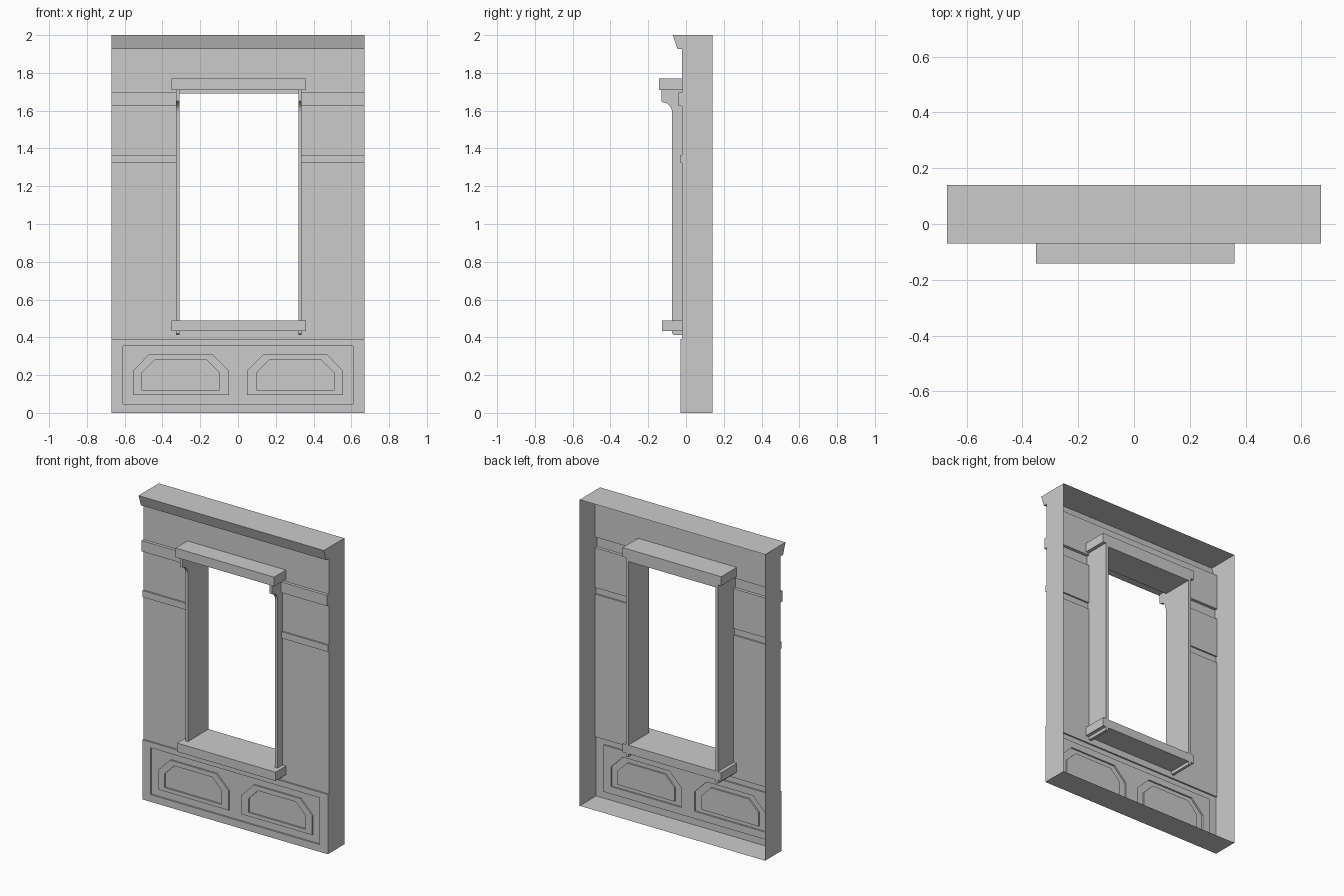
import bpy, bmesh, math

if "Cube" in bpy.data.objects:
    bpy.data.objects.remove(bpy.data.objects["Cube"])

CX = 0.004          # window centre line
W = 0.67            # half width of wall
BACK = 0.14


def finish(bm, name):
    bmesh.ops.remove_doubles(bm, verts=bm.verts, dist=1e-5)
    bmesh.ops.recalc_face_normals(bm, faces=bm.faces)
    mesh = bpy.data.meshes.new(name)
    bm.to_mesh(mesh)
    bm.free()
    ob = bpy.data.objects.new(name, mesh)
    bpy.context.collection.objects.link(ob)
    return ob


def face(bm, pts):
    return bm.faces.new([bm.verts.new(p) for p in pts])


def fill(bm, loops, y):
    """Flat region facing front: first loop outside, the rest are holes."""
    edges = []
    for loop in loops:
        vs = [bm.verts.new((x, y, z)) for x, z in loop]
        edges += [bm.edges.new((vs[i - 1], vs[i])) for i in range(len(vs))]
    bmesh.ops.triangle_fill(bm, use_beauty=True, use_dissolve=False,
                            edges=edges, normal=(0, -1, 0))


def walls(bm, loop, y0, y1):
    for (xa, za), (xb, zb) in zip(loop, loop[1:] + loop[:1]):
        face(bm, [(xa, y0, za), (xb, y0, zb), (xb, y1, zb), (xa, y1, za)])


def prism(name, profile, x0, x1):
    """Extrude a (y, z) profile along x."""
    bm = bmesh.new()
    f = face(bm, [(x0, y, z) for y, z in profile])
    ext = bmesh.ops.extrude_face_region(bm, geom=[f])['geom']
    bmesh.ops.translate(bm, vec=(x1 - x0, 0, 0),
                        verts=[v for v in ext if isinstance(v, bmesh.types.BMVert)])
    return finish(bm, name)


def box(name, x0, x1, y0, y1, z0, z1):
    return prism(name, [(y0, z0), (y1, z0), (y1, z1), (y0, z1)], x0, x1)


# Wall shell, open at the back: profile swept across, window left out
F, P = -0.02, -0.03
HOLE = (0.46, 1.74)
profile = [(BACK, 0), (P, 0), (P, 0.39), (F, 0.39), (F, HOLE[0]),
           (F, 1.322), (P, 1.322), (P, 1.365), (F, 1.365),
           (F, 1.625), (-0.04, 1.625), (-0.04, 1.695), (F, 1.695),
           (F, HOLE[1]), (F, 1.927), (-0.045, 1.927), (-0.07, 2), (BACK, 2)]
cols = [-W, CX - 0.323, CX + 0.323, W]
bm = bmesh.new()
for (ya, za), (yb, zb) in zip(profile, profile[1:]):
    if (za, zb) == (0, 0.39):
        continue                      # wainscot front is built below
    for c in range(3):
        if c == 1 and za >= HOLE[0] and zb <= HOLE[1]:
            continue
        a, b = cols[c], cols[c + 1]
        face(bm, [(a, ya, za), (b, ya, za), (b, yb, zb), (a, yb, zb)])
for x in (-W, W):
    face(bm, [(x, y, z) for y, z in profile])

# Wainscot: sunk field with two raised, chamfered panel mouldings
outer = [(x, 0) for x in cols] + [(x, 0.39) for x in reversed(cols)]
field = [(-0.61, 0.047), (0.61, 0.047), (0.61, 0.353), (-0.61, 0.353)]
ring = [(-0.557, 0.095), (-0.047, 0.095), (-0.047, 0.222),
        (-0.135, 0.31), (-0.471, 0.31), (-0.557, 0.222)]
inner = [(-0.51, 0.12), (-0.097, 0.12), (-0.097, 0.21),
         (-0.165, 0.28), (-0.44, 0.28), (-0.51, 0.21)]


def mirrored(loop):
    return [(-x, z) for x, z in reversed(loop)]


fill(bm, [outer, field], P)
walls(bm, field, P, F)
fill(bm, [field, ring, mirrored(ring)], F)
for r, i in ((ring, inner), (mirrored(ring), mirrored(inner))):
    walls(bm, r, F, P)
    fill(bm, [r, i], P)
    walls(bm, i, P, F)
    face(bm, [(x, F, z) for x, z in i])
finish(bm, "wall_panel")

# Window surround, running through to the back
box("window_lintel", CX - 0.356, CX + 0.356, -0.142, BACK, 1.71, 1.77)
box("window_head", CX - 0.316, CX + 0.316, -0.07, BACK, 1.69, 1.71)
box("window_sill", CX - 0.356, CX + 0.356, -0.126, BACK, 0.433, 0.49)

# Jambs with a curved bracket on top and a small foot below the sill
curve = [(-0.073 - 0.047 * (1 - math.cos(t)), 1.585 + 0.058 * math.sin(t))
         for t in [math.pi / 2 * k / 6 for k in range(7)]]
jamb = ([(BACK, 0.412), (-0.066, 0.412), (-0.073, 0.42)] + curve +
        [(-0.131, 1.65), (-0.131, 1.71), (BACK, 1.71)])
for side, name in ((-1, "window_jamb_left"), (1, "window_jamb_right")):
    prism(name, jamb, CX + side * 0.315, CX + side * 0.333)
